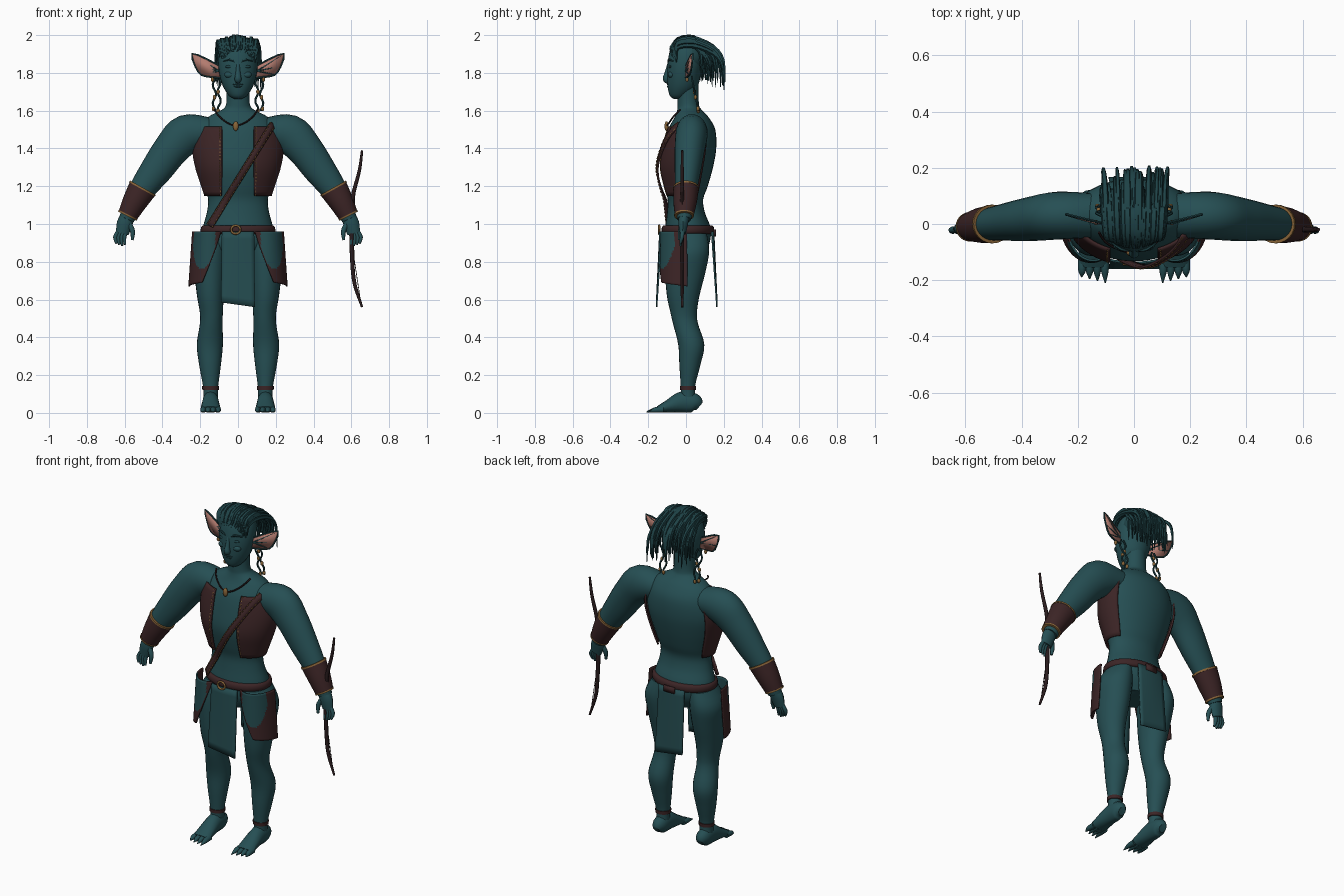
import bpy, bmesh, math, random
from mathutils import Vector, Matrix

if "Cube" in bpy.data.objects:
    bpy.data.objects.remove(bpy.data.objects["Cube"])
random.seed(4)
X, Y, Z = Vector((1, 0, 0)), Vector((0, 1, 0)), Vector((0, 0, 1))
SIDES = ((1, "left_"), (-1, "right_"))


def material(name, *rgb):
    m = bpy.data.materials.new(name)
    m.use_nodes = True
    m.diffuse_color = (*rgb, 1)
    m.node_tree.nodes["Principled BSDF"].inputs["Base Color"].default_value = (*rgb, 1)
    return m


skin = material("teal skin", .019, .078, .088)
hair = material("dark teal hair", .013, .055, .062)
cloth = material("teal cloth", .018, .072, .08)
leather = material("brown leather", .045, .018, .019)
gold = material("old gold", .25, .13, .04)
pink = material("ear pink", .45, .2, .16)
wood = material("dark wood", .022, .011, .012)


def spline(rows, k):
    out, last = [], len(rows) - 1
    for i in range(last):
        quad = [rows[max(0, i - 1)], rows[i], rows[i + 1], rows[min(last, i + 2)]]
        for j in range(k):
            t = j / k
            out.append(tuple(b + .5 * t * (c - a + t * (2 * a - 5 * b + 4 * c - d + t * (3 * b - a - 3 * c + d)))
                             for a, b, c, d in zip(*quad)))
    return out + [rows[-1]]


def tube(bm, rows, n=16, k=4, ref=Y, level=False):
    """Loft ellipses through rows of x, y, z, radius, radius."""
    rows = spline([r if len(r) == 5 else (*r, r[3]) for r in rows], k)
    pts = [Vector(r[:3]) for r in rows]
    rings = []
    for i, r in enumerate(rows):
        t = Z if level else (pts[min(i + 1, len(pts) - 1)] - pts[max(i - 1, 0)]).normalized()
        u = t.cross(ref).normalized()
        v = u.cross(t)
        angles = [math.tau * j / n for j in range(n)]
        rings.append([bm.verts.new(pts[i] + u * math.cos(a) * r[3] + v * math.sin(a) * r[4]) for a in angles])
    for a, b in zip(rings, rings[1:]):
        for j in range(n):
            bm.faces.new((a[j], a[(j + 1) % n], b[(j + 1) % n], b[j]))
    bm.faces.new(rings[0])
    bm.faces.new(rings[-1])


def grid(bm, f, m, n):
    v = [[bm.verts.new(f(i / m, j / n)) for j in range(n + 1)] for i in range(m + 1)]
    return [(bm.faces.new((v[i][j], v[i + 1][j], v[i + 1][j + 1], v[i][j + 1])), (i + .5) / m, (j + .5) / n)
            for i in range(m) for j in range(n)]


def blob(bm, c, r):
    bmesh.ops.create_uvsphere(bm, u_segments=14, v_segments=8, radius=1,
                              matrix=Matrix.Translation(c) @ Matrix.Diagonal((*r, 1)))


def finish(name, bm, *mats, thick=0):
    bmesh.ops.recalc_face_normals(bm, faces=bm.faces)
    me = bpy.data.meshes.new(name)
    bm.to_mesh(me)
    bm.free()
    for m in mats:
        me.materials.append(m)
    me.polygons.foreach_set("use_smooth", [True] * len(me.polygons))
    me.set_sharp_from_angle(angle=math.radians(50))
    ob = bpy.data.objects.new(name, me)
    bpy.context.collection.objects.link(ob)
    if thick:
        mod = ob.modifiers.new("thickness", "SOLIDIFY")
        mod.thickness, mod.offset = thick, 0


def part(name, mat, *paths, **kw):
    bm = bmesh.new()
    for p in paths:
        tube(bm, p, **kw)
    finish(name, bm, mat)


def flip(s, rows):
    return [(s * r[0], *r[1:]) for r in rows]


def dashes(bm, pts, r=.004):
    for a, b in zip(pts[::2], pts[1::2]):
        tube(bm, [(*a, r), (*b, r)], n=5, k=1)


# Torso with neck
torso = [(0, 0, .83, .11, .09), (0, .005, .9, .18, .12), (0, .01, .98, .185, .12), (0, 0, 1.06, .165, .1),
         (0, -.003, 1.13, .158, .094), (0, 0, 1.2, .178, .115), (0, .005, 1.3, .21, .138),
         (0, .02, 1.4, .225, .14), (0, .03, 1.5, .205, .125), (0, .03, 1.565, .16, .09),
         (0, .018, 1.605, .085, .064), (0, .012, 1.64, .062, .056), (0, .01, 1.75, .06, .056)]
part("torso", skin, torso, n=32, level=True)
fine = spline(torso, 8)


def body(z):
    for a, b in zip(fine, fine[1:]):
        if a[2] <= z <= b[2]:
            t = (z - a[2]) / (b[2] - a[2])
            return [p + (q - p) * t for p, q in zip(a, b)]
    return fine[0]


def chest(x, z, off):
    _, cy, _, rx, ry = body(z)
    q = max(-.95, min(.95, x / (rx + off)))
    return Vector((x, cy - (ry + off) * math.sqrt(1 - q * q), z))


# Head and face
bm = bmesh.new()
tube(bm, [(0, -.045, 1.662, .02, .02), (0, -.036, 1.68, .048, .05), (0, -.018, 1.73, .08, .08),
          (0, -.01, 1.8, .1, .09), (0, 0, 1.87, .104, .095), (0, .005, 1.93, .09, .085),
          (0, .01, 1.965, .055, .055), (0, .01, 1.975, .01, .01)], n=28, level=True)
tube(bm, [(0, -.088, 1.85, .01), (0, -.1, 1.8, .013), (0, -.104, 1.768, .019), (0, -.09, 1.752, .012)], n=10, ref=X)
for s in (1, -1):
    blob(bm, (s * .045, -.078, 1.79), (.028, .018, .018))
finish("head", bm, skin)
bm = bmesh.new()
for s in (1, -1):
    blob(bm, (s * .046, -.084, 1.833), (.022, .008, .008))
    tube(bm, flip(s, [(.018, -.094, 1.858, .004), (.045, -.09, 1.87, .006), (.078, -.068, 1.862, .003)]), n=6, ref=Z)
for z, w in ((1.739, .03), (1.728, .025)):
    blob(bm, (0, -.09, z), (w, .012, .006))
finish("eyes_brows_and_lips", bm, hair)

# Hair: scalp cap and swept-back locks
bm = bmesh.new()
blob(bm, (0, .025, 1.885), (.1, .085, .088))
for i in range(70):
    x = -.095 + .19 * i / 69
    reach = random.uniform(.07, .2)
    top = 1.98 - 3 * x * x + random.uniform(-.015, .012)
    bend = top - .03 - .3 * reach
    tip = bend - random.uniform(.09, .16)
    w = random.uniform(.007, .012)
    tube(bm, [(x, -.085 + 4 * x * x, top - random.uniform(.05, .09), .004), (x * 1.08, -.045, top - .01, w),
              (x * 1.15, .04, top, w * 1.2), (x * 1.2, reach * .75, top - .04, w),
              (x * 1.25, reach, bend - .02, w * .8), (x * 1.27, reach + .008, tip, .002)], n=5, k=3, ref=X)
finish("hair_locks", bm, hair)

for s, side in SIDES:
    # Ears with ribs, side braids and beads
    outline = [(.095, 0, 1.835), (.165, .015, 1.872), (.243, .035, 1.902), (.226, .03, 1.835),
               (.195, .02, 1.79), (.14, .005, 1.778), (.095, 0, 1.775)]
    bm = bmesh.new()
    bm.faces.new([bm.verts.new((s * x, y, z)) for x, y, z in outline])
    finish(side + "ear", bm, pink, thick=.006)
    rim = [(*p, .005) for p in outline]
    ribs = [[(.1, 0, 1.81, .005), (*p, .003)] for p in outline[2:5]]
    part(side + "ear_ribs", hair, flip(s, rim), *[flip(s, r) for r in ribs], n=6, k=2)
    waves = [[(x + .009 * math.sin(i * 1.3 + x * 90), .03 + .004 * i, 1.78 - .02 * i, .0055) for i in range(10)]
             for x in (.1, .125)]
    part(side + "braids", hair, *[flip(s, w) for w in waves], n=6, k=2)
    bm = bmesh.new()
    for x, y, z in ((.105, .045, 1.7), (.125, .05, 1.67), (.105, .065, 1.6), (.13, .063, 1.61), (.135, .005, 1.765)):
        blob(bm, (s * x, y, z), (.009, .009, .013))
    finish(side + "beads", bm, gold)

    # Arm, hand and bracer
    part(side + "arm", skin, flip(s, [
        (.15, .03, 1.49, .075, .08), (.27, .03, 1.475, .105, .085), (.35, .02, 1.4, .095, .08),
        (.43, .01, 1.29, .085, .07), (.51, 0, 1.18, .068, .058), (.56, -.005, 1.09, .052, .05),
        (.59, -.01, 1.025, .04, .036)]), n=24)
    fingers = [[(.59 + .014 * i, -.018, .965, .011), (.602 + .016 * i, -.022, .93, .011),
                (.598 + .015 * i, -.03, .885 + .006 * abs(i - 1), .006)] for i in range(4)]
    palm = [(.588, -.01, 1.04, .036, .03), (.6, -.015, 1.0, .042, .026), (.613, -.018, .95, .034, .017)]
    thumb = [(.575, -.02, 1.0, .014), (.558, -.03, .96, .013), (.56, -.036, .915, .007)]
    part(side + "hand", skin, *[flip(s, p) for p in (palm, thumb, *fingers)], n=10)
    part(side + "bracer", leather, flip(s, [(.506, 0, 1.187, .076, .067), (.548, -.005, 1.115, .065, .062),
                                            (.584, -.01, 1.045, .053, .05)]), n=24)
    part(side + "bracer_trim", gold,
         flip(s, [(.503, 0, 1.192, .078, .069), (.508, 0, 1.183, .078, .069)]),
         flip(s, [(.582, -.01, 1.05, .056, .053), (.586, -.01, 1.042, .055, .052)]), n=24, k=1)

    # Leg, clawed foot and anklet
    part(side + "leg", skin, flip(s, [
        (.145, .012, .07, .038, .04), (.145, .01, .14, .04, .038), (.148, .02, .25, .057, .055),
        (.149, .028, .36, .069, .069), (.142, -.002, .47, .06, .066), (.141, -.012, .53, .061, .07),
        (.146, -.015, .62, .071, .086), (.148, -.004, .75, .084, .108), (.148, .005, .86, .09, .118),
        (.125, .01, .95, .065, .1)]), n=24, level=True)
    foot = [(.145, .072, .035, .022, .025), (.145, .045, .052, .04, .05), (.145, -.02, .057, .044, .056),
            (.145, -.09, .036, .05, .035), (.145, -.15, .018, .053, .017)]
    toes = [[(.107 + .025 * i, -.12, .018, .017), (.104 + .027 * i, -.165, .015, .014),
             (.102 + .028 * i, -.21 + .007 * i, .005, .002)] for i in range(4)]
    part(side + "foot", skin, *[flip(s, p) for p in (foot, *toes)], n=12, ref=Z)
    part(side + "anklet", leather, flip(s, [(.145, .01, .122, .044, .042), (.145, .01, .142, .045, .043)]),
         n=20, k=1, level=True)

    # Vest panel wrapping from chest to side, with stitched edge
    def vest(u, v):
        z = 1.15 + .365 * v
        _, cy, _, rx, ry = body(z)
        a0 = math.asin(.08 / rx)
        a = a0 + (2.15 - a0) * u
        return (s * (rx + .012) * math.sin(a), cy - (ry + .012) * math.cos(a), z)
    bm = bmesh.new()
    grid(bm, vest, 20, 16)
    finish(side + "vest_panel", bm, leather, thick=.01)
    bm = bmesh.new()
    dashes(bm, [Vector(vest(.03, i / 39)) - Y * .005 for i in range(40)], .003)
    finish(side + "vest_stitches", bm, gold)

    # Hip guard with a rounded cloth lobe
    def guard(u, v):
        a0 = .4 - v
        a = a0 + (1.62 - a0) * u
        flare = 1 - v
        return (s * (.145 + (.094 + .02 * flare) * math.sin(a)),
                -(.13 + .008 * flare) * math.cos(a), .67 + .29 * v + .02 * flare * (1 - u))
    bm = bmesh.new()
    for f, u, v in grid(bm, guard, 28, 28):
        a = .4 - v + (1.22 + v) * u
        f.material_index = int(.67 + .29 * v > .75 + .12 * ((a - .42) / .66) ** 2 and -.25 < a < 1.1)
    finish(side + "hip_guard", bm, leather, cloth, thick=.008)

# Shoulder strap across the chest with stitched edges
def strap(u, v):
    x, z = .185 - .335 * u, 1.53 - .54 * u
    w = (v - .5) * .036
    return chest(x + .85 * w, z - .53 * w, .022)


bm = bmesh.new()
grid(bm, strap, 30, 2)
finish("shoulder_strap", bm, leather, thick=.009)
bm = bmesh.new()
for v in (.1, .9):
    dashes(bm, [strap(i / 59, v) - Y * .005 for i in range(60)], .003)
finish("strap_stitches", bm, gold)

# Belt, buckle and small back loop
part("belt", leather, [(0, .01, .948, .188, .13), (0, .01, .958, .197, .139), (0, .01, .982, .196, .138),
                       (0, .01, .992, .186, .129)], n=36, k=2, level=True)
ring = [(-.012 + .024 * math.cos(a), -.142, .97 + .022 * math.sin(a), .006)
        for a in (math.tau * i / 20 for i in range(21))]
part("belt_buckle", gold, ring, n=8, k=1)
bm = bmesh.new()
grid(bm, lambda u, v: (-.03 + .07 * u, .152, .935 + .035 * v), 1, 1)
finish("belt_back_loop", bm, leather, thick=.012)

# Front and back loincloth flaps
for name, d, y in (("front_flap", -1, -.138), ("back_flap", 1, .146)):
    bm = bmesh.new()
    grid(bm, lambda u, v: ((u - .5) * (.17 + .01 * v), y + d * (.018 * v - .02 * (2 * u - 1) ** 2 * (1 - v) * .5),
                           .96 - (.375 + .025 * u) * v), 8, 10)
    finish(name, bm, cloth, thick=.008)

# Necklace with pendant
cord = [(-.125, -.03, 1.605), (-.1, -.065, 1.57), (-.055, -.09, 1.535), (-.012, -.1, 1.522),
        (.035, -.09, 1.535), (.08, -.065, 1.57), (.105, -.03, 1.605)]
part("necklace_cord", wood, [(*p, .0045) for p in cord], n=6, ref=Z)
bm = bmesh.new()
blob(bm, (-.012, -.103, 1.518), (.015, .011, .026))
finish("necklace_pendant", bm, gold)

# Bow held in the left hand, with its string
part("bow", wood, [(.657, -.02, 1.39, .006), (.642, -.02, 1.28, .009), (.605, -.02, 1.13, .011),
                   (.602, -.022, .97, .013), (.605, -.02, .8, .011), (.618, -.02, .68, .01),
                   (.657, -.02, .56, .006)], n=10)
part("bow_string", wood, [(.652, -.02, 1.38, .002), (.617, -.02, 1.14, .002), (.612, -.02, .97, .002),
                          (.614, -.02, .82, .002), (.652, -.02, .57, .002)], n=5, k=1)
